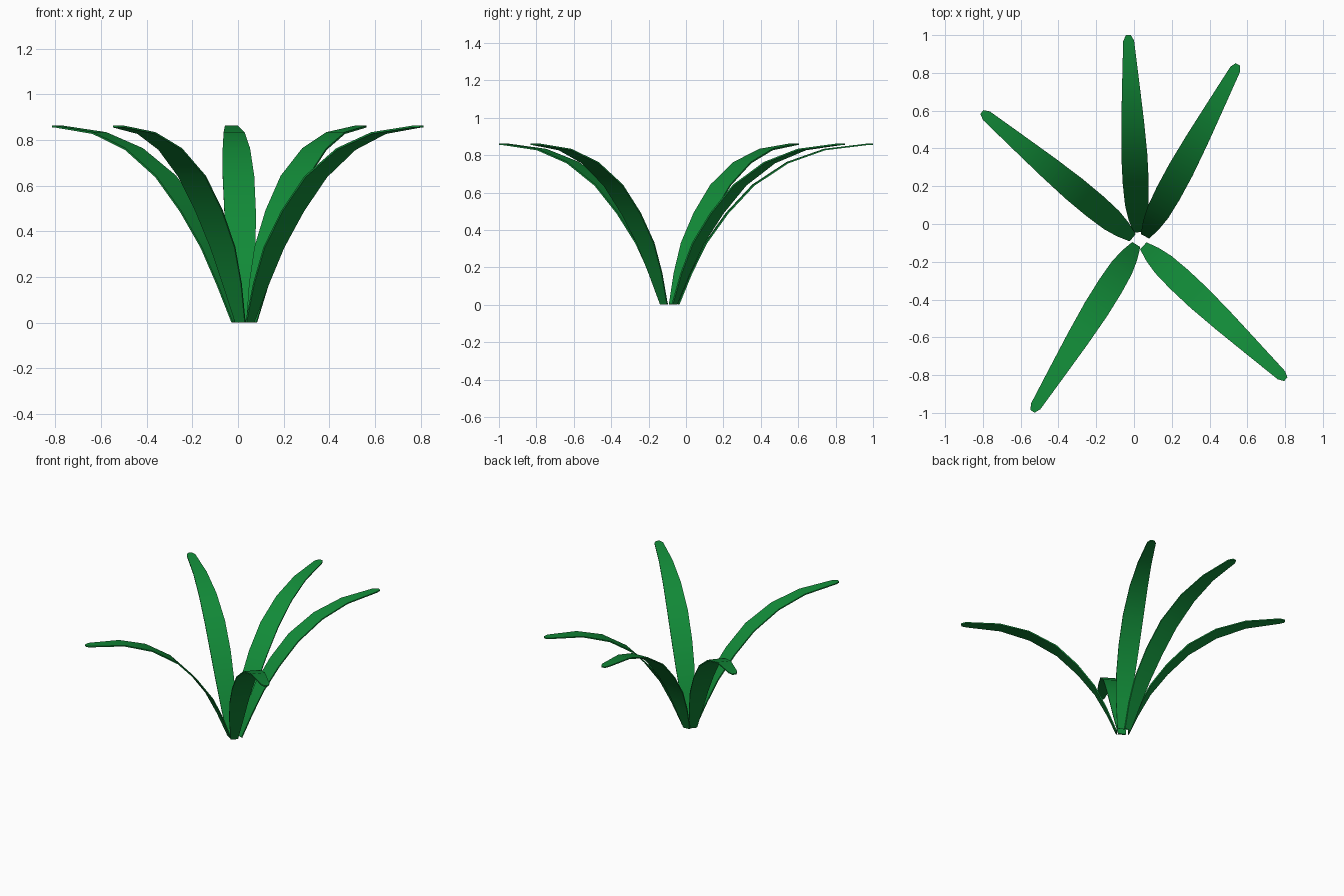
import bpy
from mathutils import Vector

if "Cube" in bpy.data.objects:
    bpy.data.objects.remove(bpy.data.objects["Cube"])

green = bpy.data.materials.new("leaf_green")
green.diffuse_color = (0.006, 0.26, 0.04, 1)
green.use_nodes = True
green.node_tree.nodes["Principled BSDF"].inputs["Base Color"].default_value = green.diffuse_color

# Shared arching blade: (fraction of reach, height, width)
STATIONS = [(0, 0.002, 0.05), (0.065, 0.17, 0.095), (0.14, 0.33, 0.125),
            (0.25, 0.49, 0.138), (0.385, 0.64, 0.138), (0.56, 0.76, 0.12),
            (0.75, 0.83, 0.092), (0.97, 0.858, 0.058), (1.0, 0.858, 0.026)]


def leaf(name, base, tip):
    base, tip = Vector((*base, 0)), Vector((*tip, 0))
    side = (tip - base).normalized().cross(Vector((0, 0, 1)))
    verts = []
    for t, z, w in STATIONS:
        c = base.lerp(tip, t) + Vector((0, 0, z))
        verts += [c - side * w / 2, c + side * w / 2]
    faces = [(2 * i, 2 * i + 1, 2 * i + 3, 2 * i + 2)
             for i in range(len(STATIONS) - 1)]
    mesh = bpy.data.meshes.new(name)
    mesh.from_pydata(verts, [], faces)
    mesh.materials.append(green)
    ob = bpy.data.objects.new(name, mesh)
    bpy.context.collection.objects.link(ob)
    # thin blade thickness
    mod = ob.modifiers.new("thickness", 'SOLIDIFY')
    mod.thickness = 0.008
    mod.offset = 0
    bpy.ops.object.select_all(action='DESELECT')
    ob.select_set(True)
    bpy.context.view_layer.objects.active = ob
    bpy.ops.object.modifier_apply(modifier=mod.name)
    bpy.ops.object.shade_smooth_by_angle()


# Five leaves fanning out from the crown
leaf("leaf_back", (0.022, -0.04), (-0.03, 1.0))
leaf("leaf_back_right", (0.06, -0.062), (0.55, 0.845))
leaf("leaf_back_left", (-0.01, -0.07), (-0.805, 0.593))
leaf("leaf_front_left", (0.01, -0.112), (-0.537, -0.992))
leaf("leaf_front_right", (0.052, -0.118), (0.803, -0.822))
